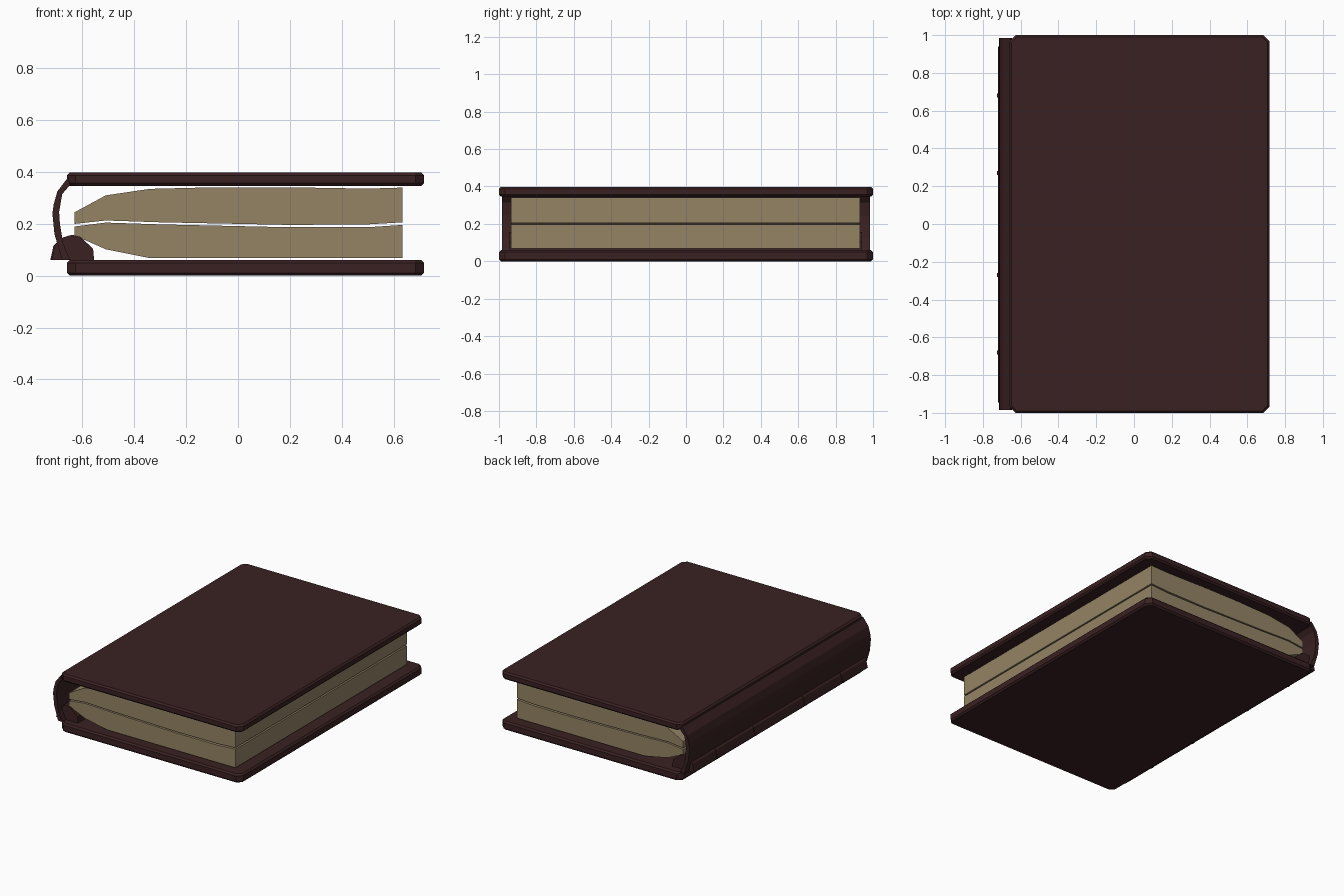
import bpy
import bmesh

cube = bpy.data.objects.get("Cube")
if cube:
    bpy.data.objects.remove(cube, do_unlink=True)


def material(name, rgb):
    mat = bpy.data.materials.new(name)
    mat.use_nodes = True
    mat.diffuse_color = (*rgb, 1)
    mat.node_tree.nodes["Principled BSDF"].inputs["Base Color"].default_value = (*rgb, 1)
    return mat


LEATHER = material("dark brown leather", (0.042, 0.015, 0.016))
PAPER = material("aged paper", (0.30, 0.23, 0.13))


def extrude(name, outline, axis, start, end, mat, bevel=0):
    """Extrude a closed 2D outline along y (xz outline) or z (xy outline)."""
    bm = bmesh.new()
    place = (lambda a, b: (a, start, b)) if axis == "y" else (lambda a, b: (a, b, start))
    face = bm.faces.new([bm.verts.new(place(a, b)) for a, b in outline])
    moved = bmesh.ops.extrude_face_region(bm, geom=[face])["geom"]
    step = (0, end - start, 0) if axis == "y" else (0, 0, end - start)
    bmesh.ops.translate(bm, vec=step, verts=[g for g in moved if isinstance(g, bmesh.types.BMVert)])
    bmesh.ops.recalc_face_normals(bm, faces=bm.faces)
    if bevel:
        rims = [e for e in bm.edges if abs(e.verts[0].co.z - e.verts[1].co.z) < 1e-5]
        bmesh.ops.bevel(bm, geom=rims, offset=bevel, segments=1, affect="EDGES")
    mesh = bpy.data.meshes.new(name)
    bm.to_mesh(mesh)
    bm.free()
    mesh.materials.append(mat)
    obj = bpy.data.objects.new(name, mesh)
    bpy.context.collection.objects.link(obj)
    return obj


# Cover boards with clipped corners and bevelled rims
L, R, D, C = -0.66, 0.718, 1.0, 0.033
board = [(L + C, -D), (R - C, -D), (R, C - D), (R, D - C),
         (R - C, D), (L + C, D), (L, D - C), (L, C - D)]
extrude("bottom_cover", board, "z", 0, 0.06, LEATHER, 0.011)
extrude("top_cover", board, "z", 0.346, 0.398, LEATHER, 0.011)

# Two page blocks with a narrow gap between them
upper_pages = [(-0.63, 0.245), (-0.51, 0.31), (-0.34, 0.335), (-0.1, 0.341), (0.2, 0.341),
               (0.5, 0.336), (0.635, 0.34), (0.635, 0.206), (0.5, 0.198), (0.2, 0.196),
               (-0.3, 0.206), (-0.51, 0.213), (-0.63, 0.2)]
lower_pages = [(-0.63, 0.155), (-0.51, 0.102), (-0.34, 0.068), (0.635, 0.068), (0.635, 0.196),
               (0.5, 0.187), (0.2, 0.187), (-0.3, 0.198), (-0.51, 0.205), (-0.63, 0.19)]
extrude("upper_pages", upper_pages, "y", -0.935, 0.93, PAPER)
extrude("lower_pages", lower_pages, "y", -0.935, 0.93, PAPER)

# Curved spine shell
spine_outer = [(-0.655, 0.38), (-0.697, 0.325), (-0.711, 0.275), (-0.716, 0.24),
               (-0.708, 0.16), (-0.678, 0.06)]
spine_inner = [(-0.647, 0.06), (-0.674, 0.123), (-0.687, 0.2), (-0.69, 0.246),
               (-0.678, 0.315), (-0.648, 0.35)]
extrude("spine", spine_outer + spine_inner, "y", -0.985, 0.985, LEATHER)

# Rounded hinge roll along the foot of the spine
roll = [(-0.72, 0.06), (-0.708, 0.115), (-0.674, 0.148), (-0.64, 0.158),
        (-0.608, 0.15), (-0.559, 0.104), (-0.555, 0.06)]
extrude("hinge_roll", roll, "y", -0.945, 0.94, LEATHER)

# Slim raised bands across the roll
band = [(x - 0.004, z) for x, z in roll[:3]] + [(-0.66, 0.06)]
for i, y in enumerate((-0.68, -0.27, 0.27, 0.68)):
    extrude(f"spine_band_{i + 1}", band, "y", y - 0.01, y + 0.01, LEATHER)
